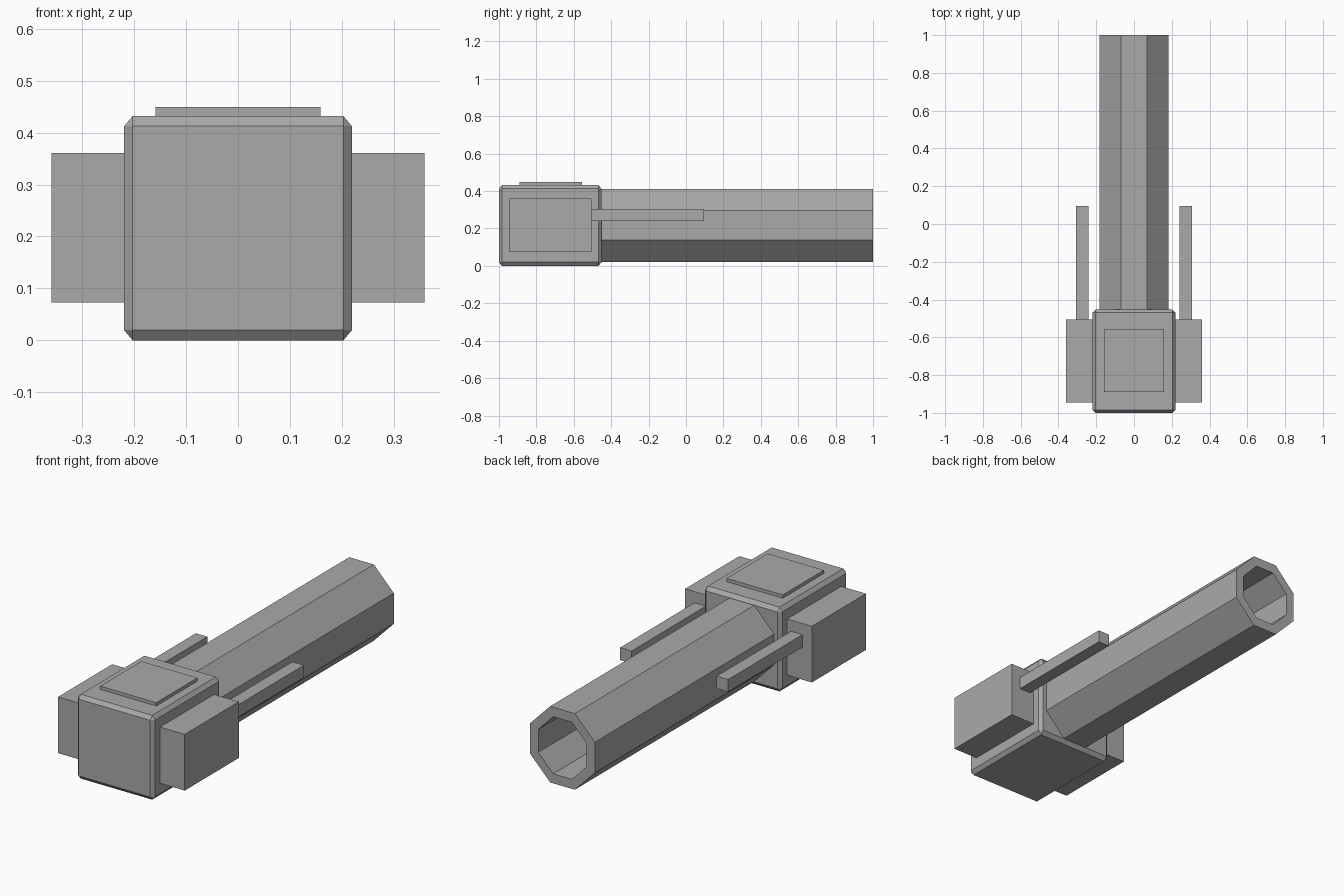
import bpy, bmesh
from mathutils import Vector

if "Cube" in bpy.data.objects:
    bpy.data.objects.remove(bpy.data.objects["Cube"])

# Dark grey for every part
grey = bpy.data.materials.new("dark_grey")
grey.diffuse_color = (0.4, 0.4, 0.4, 1)
grey.use_nodes = True
grey.node_tree.nodes["Principled BSDF"].inputs["Base Color"].default_value = grey.diffuse_color


def finish(name, bm):
    bmesh.ops.recalc_face_normals(bm, faces=bm.faces[:])
    mesh = bpy.data.meshes.new(name)
    bm.to_mesh(mesh)
    bm.free()
    mesh.materials.append(grey)
    ob = bpy.data.objects.new(name, mesh)
    bpy.context.collection.objects.link(ob)
    return ob


def box(name, lo, hi, chamfer=None):
    """Box between two corners; chamfer gives the cut size along x, y, z."""
    lo, hi = Vector(lo), Vector(hi)
    size, mid = hi - lo, (hi + lo) / 2
    unit = Vector(chamfer or (1, 1, 1))
    bm = bmesh.new()
    bmesh.ops.create_cube(bm, size=1)
    bmesh.ops.scale(bm, vec=[s / u for s, u in zip(size, unit)], verts=bm.verts)
    if chamfer:
        bmesh.ops.bevel(bm, geom=bm.edges[:], offset=1, segments=1,
                        affect='EDGES')
        bmesh.ops.scale(bm, vec=unit, verts=bm.verts)
    bmesh.ops.translate(bm, vec=mid, verts=bm.verts)
    return finish(name, bm)


def octagonal_tube(name, y0, y1, zc, inner):
    """Hollow eight-sided tube along y."""
    w, h, ew, eh = 0.183, 0.195, 0.070, 0.0785
    octagon = [(w, -eh), (w, eh), (ew, h), (-ew, h),
               (-w, eh), (-w, -eh), (-ew, -h), (ew, -h)]
    bm = bmesh.new()
    loops = [[bm.verts.new((x * k, y, zc + z * k)) for x, z in octagon]
             for k, y in ((1, y0), (1, y1), (inner, y1), (inner, y0))]
    for a, b in zip(loops, loops[1:] + loops[:1]):
        for i in range(8):
            j = (i + 1) % 8
            bm.faces.new((a[i], a[j], b[j], b[i]))
    return finish(name, bm)


# Main housing and its raised lid
box("housing", (-0.219, -1, 0), (0.219, -0.452, 0.432), (0.0163, 0.016, 0.0195))
box("top_plate", (-0.159, -0.889, 0.42), (0.159, -0.556, 0.449))

# Long hollow barrel
octagonal_tube("barrel", -0.46, 1.0, 0.2165, 0.75)

# Side blocks and rods, mirrored left and right
for side, s in (("left", -1), ("right", 1)):
    xs = sorted((s * 0.21, s * 0.359))
    box(side + "_block", (xs[0], -0.944, 0.073), (xs[1], -0.506, 0.361))
    xs = sorted((s * 0.241, s * 0.306))
    box(side + "_rod", (xs[0], -0.52, 0.24), (xs[1], 0.096, 0.304))
